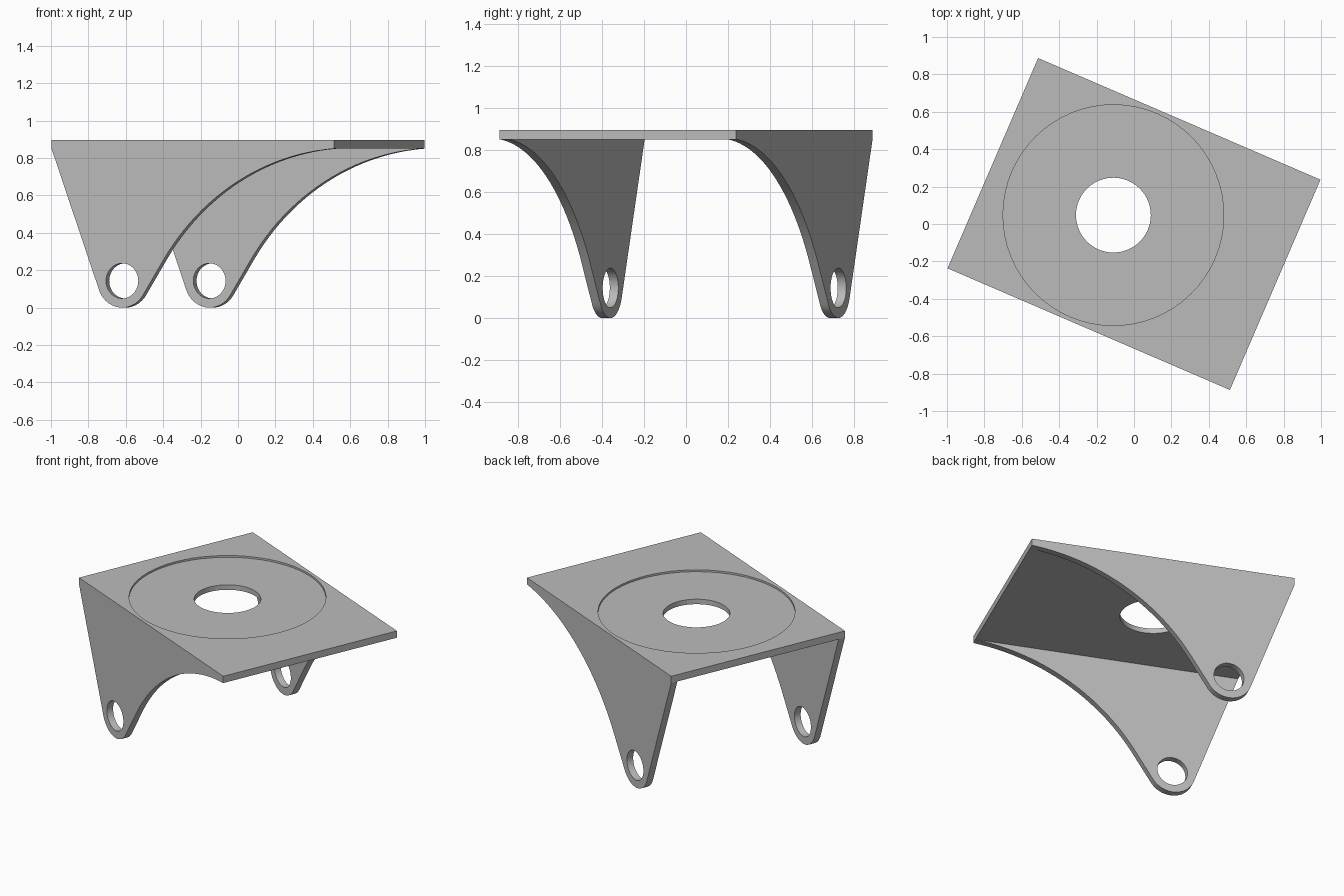
import bpy, bmesh
from math import atan2, acos, asin, cos, sin, pi, hypot, radians
from mathutils import Matrix, Vector

if "Cube" in bpy.data.objects:
    bpy.data.objects.remove(bpy.data.objects["Cube"], do_unlink=True)

# Plate and lug sizes; the whole bracket is turned about z
HALF_L, HALF_W = 0.822, 0.612
UNDER, TOP, WALL = 0.85, 0.895, 0.044
LUG, LUG_R, HOLE_R = Vector((-0.411, 0.143)), 0.143, 0.094
SWEEP, SWEEP_R = Vector((0.914, -0.43)), 1.283
TURN = Matrix.Rotation(radians(-23.3), 4, 'Z')

grey = bpy.data.materials.new("plain grey")
grey.use_nodes = True
grey.diffuse_color = (0.5, 0.5, 0.5, 1)
grey.node_tree.nodes["Principled BSDF"].inputs["Base Color"].default_value = (0.5, 0.5, 0.5, 1)


def prism(name, points, direction):
    """Extrude a closed outline along a direction."""
    bm = bmesh.new()
    face = bm.faces.new([bm.verts.new(p) for p in points])
    grown = bmesh.ops.extrude_face_region(bm, geom=[face])
    verts = [g for g in grown["geom"] if isinstance(g, bmesh.types.BMVert)]
    bmesh.ops.translate(bm, verts=verts, vec=direction)
    bmesh.ops.recalc_face_normals(bm, faces=bm.faces)
    mesh = bpy.data.meshes.new(name)
    bm.to_mesh(mesh)
    bm.free()
    mesh.materials.append(grey)
    obj = bpy.data.objects.new(name, mesh)
    bpy.context.collection.objects.link(obj)
    return obj


def arc(centre, radius, start, end, steps):
    angles = [start + (end - start) * i / steps for i in range(steps + 1)]
    return [Vector((centre.x + radius * cos(a), centre.y + radius * sin(a))) for a in angles]


def cut(obj, cutter):
    """Subtract the cutter and discard it."""
    mod = obj.modifiers.new("cut", 'BOOLEAN')
    mod.operation, mod.solver, mod.object = 'DIFFERENCE', 'EXACT', cutter
    bpy.context.view_layer.objects.active = obj
    bpy.ops.object.modifier_apply(modifier=mod.name)
    bpy.data.objects.remove(cutter, do_unlink=True)


def finish(obj):
    obj.matrix_world = TURN
    bpy.ops.object.select_all(action='DESELECT')
    obj.select_set(True)
    bpy.context.view_layer.objects.active = obj
    bpy.ops.object.shade_smooth_by_angle(angle=radians(30))


# Top plate with a shallow round recess and a through hole
corners = [(-HALF_L, -HALF_W), (HALF_L, -HALF_W), (HALF_L, HALF_W), (-HALF_L, HALF_W)]
plate = prism("top_plate", [(x, y, UNDER) for x, y in corners], (0, 0, TOP - UNDER))
for radius, base in ((0.59, TOP - 0.012), (0.2, UNDER - 0.1)):
    ring = arc(Vector((-0.12, 0)), radius, 0, 2 * pi, 64)[:-1]
    cut(plate, prism("cutter", [(p.x, p.y, base) for p in ring], (0, 0, 0.3)))
finish(plate)

# Leg outline: concave sweep, round lug, then a straight edge to the plate
across = SWEEP - LUG
swing = atan2(across.y, across.x) - acos((LUG_R + SWEEP_R) / across.length)
corner = Vector((-HALF_L, UNDER))
rise = corner - LUG
back = atan2(rise.y, rise.x) + acos(LUG_R / rise.length) - 2 * pi
sweep_start = pi / 2 + asin((SWEEP.x - HALF_L) / SWEEP_R)
outline = arc(SWEEP, SWEEP_R, sweep_start, swing + pi, 24)
outline[0] = Vector((HALF_L, UNDER))
outline += arc(LUG, LUG_R, swing, back, 24) + [corner]

# Matching legs along the two long sides
for name, y in (("front_leg", -HALF_W), ("back_leg", HALF_W - WALL)):
    leg = prism(name, [(p.x, y, p.y) for p in outline], (0, WALL, 0))
    ring = arc(LUG, HOLE_R, 0, 2 * pi, 48)[:-1]
    cut(leg, prism("cutter", [(p.x, y - 0.1, p.y) for p in ring], (0, 0.3, 0)))
    finish(leg)
